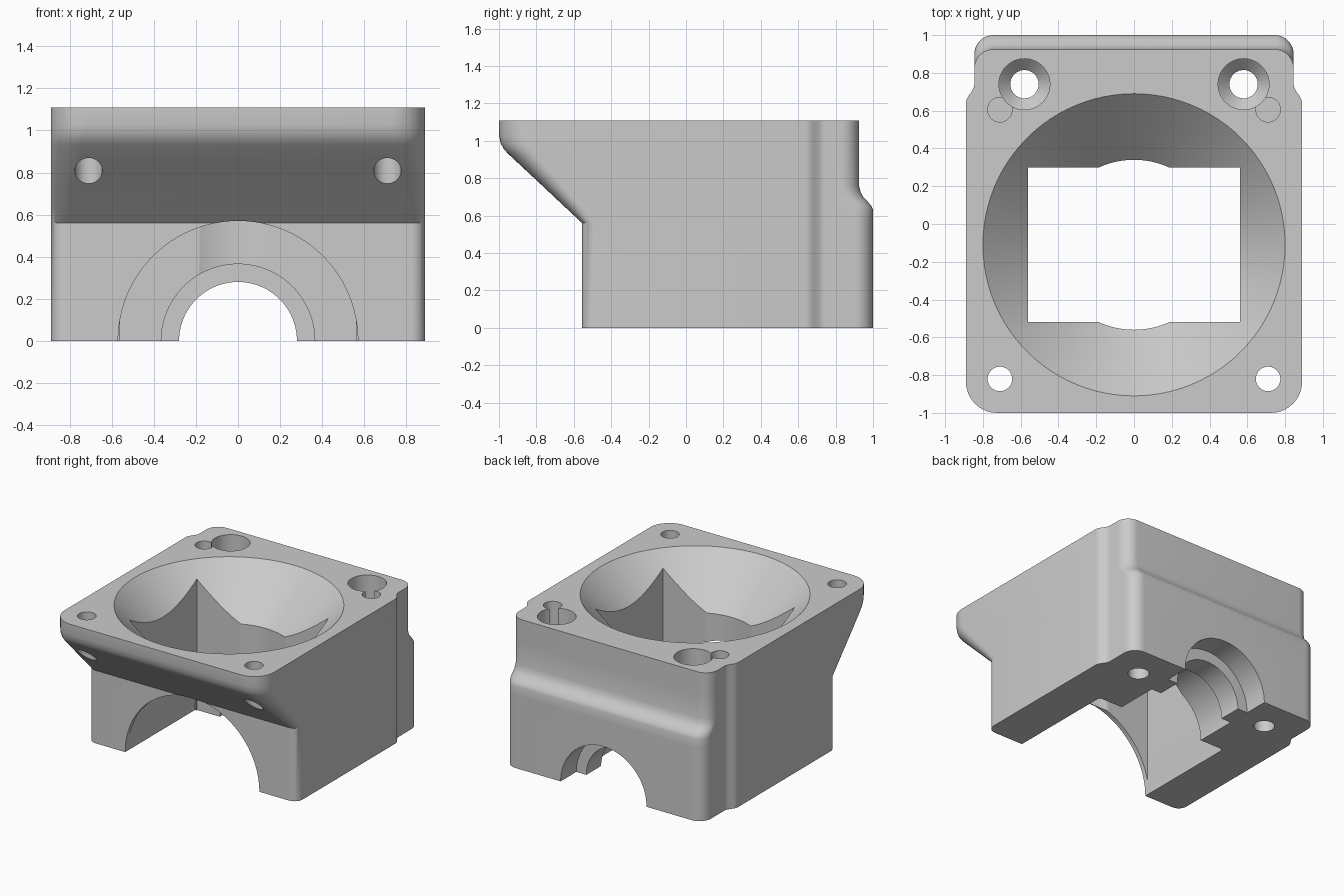
import bpy, bmesh, math
from mathutils import Matrix

cube = bpy.data.objects.get("Cube")
if cube:
    bpy.data.objects.remove(cube, do_unlink=True)

H = 1.11      # overall height
BOWL_Y = -0.11

grey = bpy.data.materials.new("light grey plastic")
grey.use_nodes = True
COLOUR = (0.6, 0.6, 0.6, 1)
grey.diffuse_color = COLOUR
grey.node_tree.nodes["Principled BSDF"].inputs["Base Color"].default_value = COLOUR


def make_object(name, bm):
    bmesh.ops.recalc_face_normals(bm, faces=bm.faces)
    mesh = bpy.data.meshes.new(name)
    bm.to_mesh(mesh)
    bm.free()
    mesh.materials.append(grey)
    obj = bpy.data.objects.new(name, mesh)
    bpy.context.collection.objects.link(obj)
    return obj


def arc(cx, cy, r, start, end, n=10):
    angles = [math.radians(start + (end - start) * i / n) for i in range(n + 1)]
    return [(cx + r * math.cos(a), cy + r * math.sin(a)) for a in angles]


def outline(front, back, radius):
    """Rounded plan outline with a narrowing near the back corners."""
    half = arc(0.89 - radius, front + radius, radius, -90, 0)
    for i in range(9):
        t = i / 8
        half.append((0.8675 + 0.0225 * math.cos(math.pi * t), 0.64 + 0.1 * t))
    half += arc(0.745, back - 0.1, 0.1, 0, 90)
    return half + [(-x, y) for x, y in reversed(half)]


# Housing body: loft of outlines, as (height, front y, back y, front corner radius)
levels = [
    (0, -0.555, 1, 0.07), (0.56, -0.555, 1, 0.07), (0.63, -0.63, 1, 0.085),
    (0.65, -0.651, 0.993, 0.09), (0.675, -0.678, 0.972, 0.095),
    (0.70, -0.704, 0.948, 0.1), (0.725, -0.731, 0.934, 0.105),
    (0.76, -0.768, 0.925, 0.11), (0.93, -0.95, 0.925, 0.15),
    (0.955, -0.973, 0.925, 0.155), (0.985, -0.99, 0.925, 0.16),
    (1.03, -1, 0.925, 0.165), (H, -1, 0.925, 0.165),
]
bm = bmesh.new()
rings = [[bm.verts.new((x, y, z)) for x, y in outline(f, b, r)] for z, f, b, r in levels]
for low, high in zip(rings, rings[1:]):
    for i in range(len(low)):
        j = (i + 1) % len(low)
        bm.faces.new((low[i], low[j], high[j], high[i]))
bm.faces.new(rings[0][::-1])
bm.faces.new(rings[-1])
body = make_object("housing_body", bm)


def cut(bm):
    """Subtract a shape from the body."""
    cutter = make_object("cutter", bm)
    cutter.hide_render = True
    mod = body.modifiers.new("cut", 'BOOLEAN')
    mod.operation = 'DIFFERENCE'
    mod.solver = 'EXACT'
    mod.object = cutter
    bpy.context.view_layer.objects.active = body
    bpy.ops.object.modifier_apply(modifier=mod.name)
    bpy.data.objects.remove(cutter, do_unlink=True)


def turned(profile, x, y, n=48):
    """Closed vertical solid of revolution from (radius, height) pairs."""
    bm = bmesh.new()
    loops = []
    for r, z in profile:
        loops.append([bm.verts.new((x + r * math.cos(math.tau * i / n),
                                    y + r * math.sin(math.tau * i / n), z)) for i in range(n)])
    for a, b in zip(loops, loops[1:]):
        for i in range(n):
            j = (i + 1) % n
            bm.faces.new((a[i], a[j], b[j], b[i]))
    bm.faces.new(loops[0][::-1])
    bm.faces.new(loops[-1])
    return bm


def bore(radius, y0, y1):
    """Horizontal cylinder along y on the base plane."""
    bm = bmesh.new()
    place = Matrix.Translation((0, (y0 + y1) / 2, 0)) @ Matrix.Rotation(math.pi / 2, 4, 'X')
    bmesh.ops.create_cone(bm, cap_ends=True, segments=96, radius1=radius, radius2=radius,
                          depth=y1 - y0, matrix=place)
    return bm


# Conical bowl with a round throat
cut(turned([(0.45, -0.1), (0.45, 0.76), (0.85, H + 0.05)], 0, BOWL_Y, 96))

# Rectangular cavity straight through
bm = bmesh.new()
bmesh.ops.create_cube(bm, size=1, matrix=Matrix.Translation((0, BOWL_Y, 0.5))
                      @ Matrix.Diagonal((1.12, 0.82, 2, 1)))
cut(bm)

# Wide front arch, then the stepped rear arch with a collar
cut(bore(0.57, -1.2, 0.29))
cut(bore(0.365, 0.2, 0.63))
cut(bore(0.28, 0.5, 0.9))
cut(bore(0.365, 0.81, 1.2))

# Screw holes, mirrored left and right
for side in (-1, 1):
    cut(turned([(0.065, 0.3), (0.065, H + 0.1)], side * 0.71, -0.82, 32))
    cut(turned([(0.075, -0.1), (0.075, 0.5), (0.135, 0.56), (0.135, H + 0.1)],
               side * 0.58, 0.74, 40))
    cut(turned([(0.065, 0.6), (0.065, H + 0.1)], side * 0.71, 0.605, 32))

# Smooth curves, keep hard edges
bpy.ops.object.select_all(action='DESELECT')
body.select_set(True)
bpy.context.view_layer.objects.active = body
bpy.ops.object.shade_smooth_by_angle(angle=math.radians(30))
